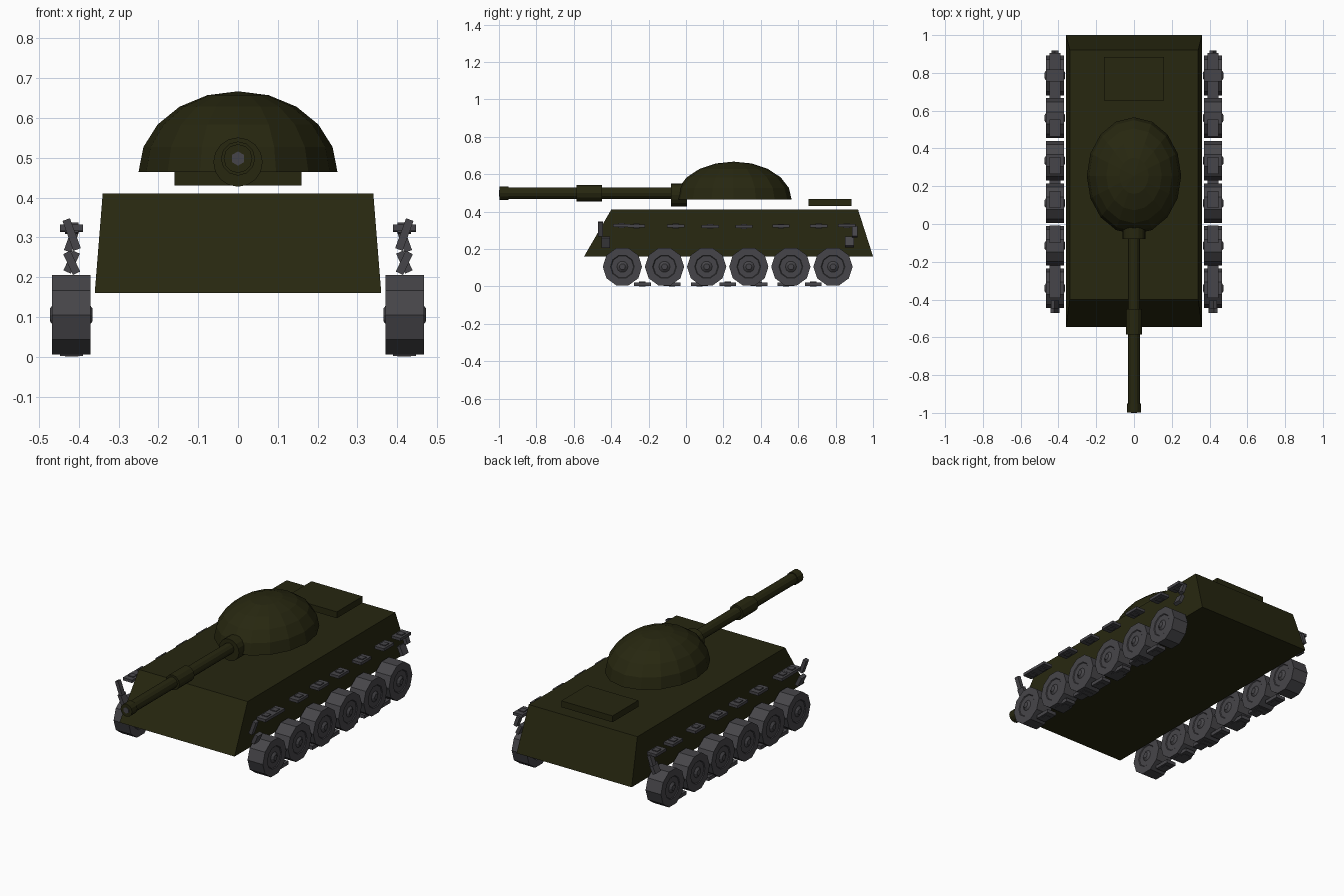
import bpy, bmesh, math
from mathutils import Matrix, Vector

if "Cube" in bpy.data.objects:
    bpy.data.objects.remove(bpy.data.objects["Cube"])


def material(name, rgb):
    m = bpy.data.materials.new(name)
    m.diffuse_color = (*rgb, 1)
    m.use_nodes = True
    m.node_tree.nodes["Principled BSDF"].inputs["Base Color"].default_value = m.diffuse_color
    return m


OLIVE = material("dark olive", (0.02, 0.02, 0.005))
GREY = material("running gear grey", (0.062, 0.06, 0.067))


def finish(name, bm, mat):
    bmesh.ops.recalc_face_normals(bm, faces=bm.faces)
    me = bpy.data.meshes.new(name)
    bm.to_mesh(me)
    bm.free()
    me.materials.append(mat)
    ob = bpy.data.objects.new(name, me)
    bpy.context.collection.objects.link(ob)
    return ob


def add_box(bm, centre, size, tilt=0):
    mat = (Matrix.Translation(centre) @ Matrix.Rotation(tilt, 4, 'Y')
           @ Matrix.Diagonal((*size, 1)))
    bmesh.ops.create_cube(bm, size=1, matrix=mat)


def lathe(name, profile, sides, axis, centre, mat, turn=0):
    """Closed solid of revolution from (position, radius) pairs along x, y or z."""
    bm = bmesh.new()
    rings = []
    for t, r in profile:
        ring = []
        for i in range(sides):
            a = turn + 2 * math.pi * i / sides
            c, s = r * math.cos(a), r * math.sin(a)
            p = {'X': (t, c, s), 'Y': (c, t, s), 'Z': (c, s, t)}[axis]
            ring.append(bm.verts.new(Vector(p) + Vector(centre)))
        rings.append(ring)
    for a, b in zip(rings, rings[1:]):
        for i in range(sides):
            j = (i + 1) % sides
            bm.faces.new((a[i], a[j], b[j], b[i]))
    bm.faces.new(rings[0])
    bm.faces.new(rings[-1])
    bmesh.ops.remove_doubles(bm, verts=bm.verts, dist=1e-5)
    return finish(name, bm, mat)


# hull: box with sloped nose, tail and sides
bm = bmesh.new()
bmesh.ops.create_cube(bm, size=1)
for v in bm.verts:
    top, back = v.co.z > 0, v.co.y > 0
    x = 0.34 if top else 0.36
    y = (0.92 if top else 1.0) if back else (-0.40 if top else -0.545)
    v.co = (math.copysign(x, v.co.x), y, 0.41 if top else 0.16)
finish("hull", bm, OLIVE)

# engine deck plate
bm = bmesh.new()
add_box(bm, (0, 0.77, 0.448), (0.32, 0.23, 0.036))
finish("engine_deck", bm, OLIVE)

# turret: oval half dome
dome = [(0.203 * math.cos(math.radians(a)), 0.25 * math.sin(math.radians(a)))
        for a in (90, 72, 54, 36, 18, 0.01)]
turret = lathe("turret", dome, 16, 'Z', (0, 0, 0), OLIVE)
turret.data.transform(Matrix.Translation((0, 0.255, 0.464))
                      @ Matrix.Diagonal((1, 1.24, 1, 1)))

# gun
lathe("gun_mantlet", [(-0.08, 0.062), (0.005, 0.062)], 16, 'Y', (0, 0, 0.489), OLIVE)
lathe("gun_barrel", [(-0.96, 0.031), (0.02, 0.031)], 12, 'Y', (0, 0, 0.498), OLIVE)
lathe("gun_sleeve", [(-0.585, 0.043), (-0.45, 0.043)], 12, 'Y', (0, 0, 0.498), OLIVE)
lathe("gun_muzzle", [(-0.998, 0.036), (-0.95, 0.036)], 12, 'Y', (0, 0, 0.498), OLIVE)
lathe("gun_bore", [(-1.0, 0.018), (-0.96, 0.018)], 6, 'Y', (0, 0, 0.498), GREY,
      math.pi / 6)

# running gear on both sides
TOP = [-0.345, -0.265, -0.055, 0.13, 0.31, 0.508, 0.71, 0.86]
BOTTOM = [-0.233, -0.075, 0.072, 0.223, 0.39, 0.535, 0.68]
for side, label in ((-1, "left"), (1, "right")):
    for n in range(6):
        y = -0.34 + 0.2252 * n
        # road wheel with a shallow recessed face around a hub
        prof = [(-0.054, 0.016), (-0.044, 0.03), (-0.044, 0.06), (-0.048, 0.064),
                (-0.048, 0.105)]
        prof += [(-t, r) for t, r in reversed(prof)]
        lathe(f"{label}_road_wheel_{n + 1}", prof, 10, 'X',
              (side * 0.419, y, 0.105), GREY)

    # track links, upper and lower runs
    bm = bmesh.new()
    x = side * 0.418
    for y in TOP:
        z = 0.325 - 0.004 * math.cos((y - 0.26) * 2.4)
        add_box(bm, (x, y, z), (0.058, 0.092, 0.016))
        add_box(bm, (x, y, z), (0.034, 0.034, 0.026))
    for y in BOTTOM:
        add_box(bm, (x, y, 0.012), (0.058, 0.09, 0.02))
        add_box(bm, (x, y, 0.013), (0.034, 0.034, 0.026))
    # twisted end links: y, z, width, height, tilt
    for y, z, w, h, tilt in ((-0.457, 0.307, 0.026, 0.08, 20),
                             (-0.428, 0.236, 0.045, 0.058, 25),
                             (0.903, 0.292, 0.03, 0.058, -20),
                             (0.875, 0.238, 0.048, 0.055, -25)):
        add_box(bm, (x, y, z), (0.02, w, h), side * math.radians(tilt))
    finish(f"{label}_track_links", bm, GREY)
